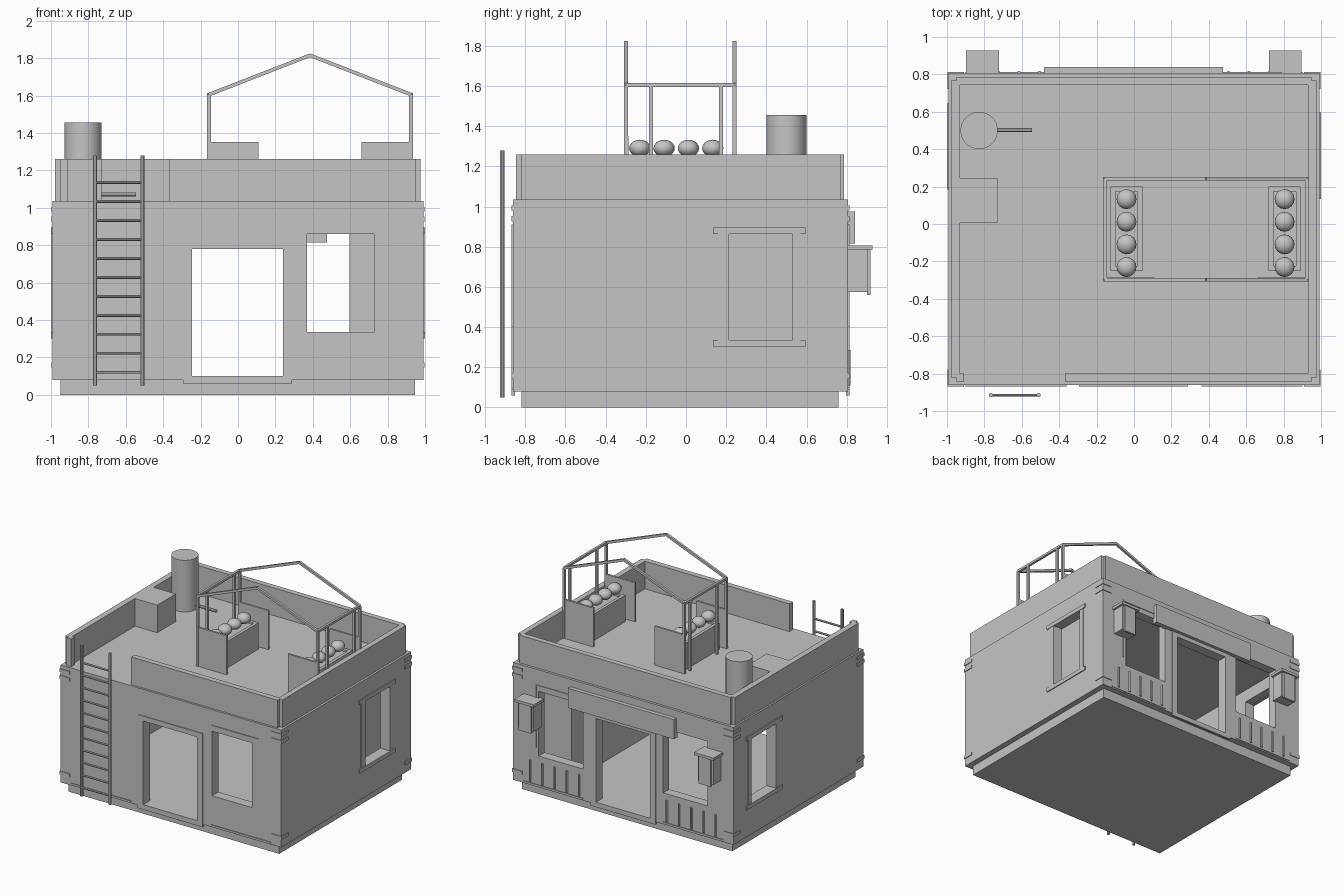
import bpy, bmesh
from math import pi
from mathutils import Matrix, Vector

cube = bpy.data.objects.get("Cube")
if cube:
    bpy.data.objects.remove(cube, do_unlink=True)

grey = bpy.data.materials.new("plain grey")
grey.use_nodes = True
COLOUR = (0.56, 0.56, 0.56, 1)
grey.diffuse_color = COLOUR
grey.node_tree.nodes["Principled BSDF"].inputs["Base Color"].default_value = COLOUR


def finish(name, bm):
    mesh = bpy.data.meshes.new(name)
    bm.to_mesh(mesh)
    bm.free()
    mesh.materials.append(grey)
    obj = bpy.data.objects.new(name, mesh)
    bpy.context.collection.objects.link(obj)
    return obj


def boxes(name, *spans):
    """Each span is (x0, x1, y0, y1, z0, z1)."""
    bm = bmesh.new()
    for x0, x1, y0, y1, z0, z1 in spans:
        made = bmesh.ops.create_cube(bm, size=1)["verts"]
        bmesh.ops.scale(bm, vec=(x1 - x0, y1 - y0, z1 - z0), verts=made)
        bmesh.ops.translate(bm, vec=((x0 + x1) / 2, (y0 + y1) / 2, (z0 + z1) / 2), verts=made)
    return finish(name, bm)


def rods(name, radius, *lines, sides=8):
    """Straight bars between pairs of points, with a flat side facing outwards."""
    bm = bmesh.new()
    for a, b in lines:
        a, b = Vector(a), Vector(b)
        made = bmesh.ops.create_cone(bm, cap_ends=True, segments=sides, radius1=radius,
                                     radius2=radius, depth=(b - a).length)["verts"]
        turn = (b - a).to_track_quat("Z", "Y").to_matrix() @ Matrix.Rotation(pi / sides, 3, "Z")
        bmesh.ops.rotate(bm, matrix=turn, verts=made)
        bmesh.ops.translate(bm, vec=(a + b) / 2, verts=made)
    return finish(name, bm)


def smooth(obj):
    bpy.ops.object.select_all(action="DESELECT")
    obj.select_set(True)
    bpy.context.view_layer.objects.active = obj
    bpy.ops.object.shade_smooth_by_angle()


def cut(obj, cutter):
    mod = obj.modifiers.new("cut", "BOOLEAN")
    mod.operation, mod.solver, mod.object = "DIFFERENCE", "EXACT", cutter
    bpy.context.view_layer.objects.active = obj
    bpy.ops.object.modifier_apply(modifier=mod.name)
    bpy.data.objects.remove(cutter, do_unlink=True)


FRONT, BACK, DECK = -0.862, 0.807, 1.035

# Plinth and hollow room with door and window openings
boxes("plinth", (-0.95, 0.945, -0.82, 0.76, 0, 0.08))
walls = boxes("walls", (-0.992, 0.992, FRONT, BACK, 0.08, DECK))
cut(walls, boxes("room_cutter", (-0.91, 0.91, -0.78, 0.73, 0.1, 0.97)))
cut(walls, boxes("opening_cutter",
                 (-0.245, 0.24, -1, -0.7, 0.1, 0.78),
                 (0.37, 0.73, -1, -0.7, 0.335, 0.86),
                 (-0.245, 0.24, 0.7, 1, 0.1, 0.78),
                 (0.36, 0.76, 0.7, 1, 0.335, 0.86),
                 (-0.76, -0.36, 0.7, 1, 0.335, 0.86),
                 (0.85, 1.1, 0.215, 0.53, 0.335, 0.865),
                 (-1.1, -0.85, 0.265, 0.58, 0.335, 0.865)))
boxes("inner_cabinet", (0.595, 0.86, -0.5, 0.62, 0.1, 0.97))

# Parapet with notched corners, and a gap at the front where the ladder arrives
boxes("parapet",
      (-0.978, -0.93, -0.82, 0.768, DECK, 1.26),
      (0.93, 0.975, -0.82, 0.768, DECK, 1.26),
      (-0.95, 0.948, 0.743, 0.787, DECK, 1.26),
      (-0.95, -0.91, -0.845, -0.8, DECK, 1.26),
      (-0.37, 0.948, -0.845, -0.8, DECK, 1.26))

# Side window frames: lintel, sill and two uprights
for name, side, shift in (("left", 1, 0), ("right", -1, 0.05)):
    x0, x1 = sorted((side * 0.975, side * 1.0))
    u0, u1 = sorted((side * 0.975, side * 0.997))
    boxes(name + "_window_frame",
          (x0, x1, 0.135 + shift, 0.595 + shift, 0.862, 0.895),
          (x0, x1, 0.135 + shift, 0.595 + shift, 0.302, 0.335),
          (u0, u1, 0.16 + shift, 0.215 + shift, 0.335, 0.862),
          (u0, u1, 0.53 + shift, 0.57 + shift, 0.335, 0.862))

# Corner straps wrapping each corner
straps = []
for z0, z1 in ((0.145, 0.172), (0.925, 0.952), (0.98, 1.005)):
    for sx in (-1, 1):
        for wall, out in ((FRONT, -1), (BACK, 1)):
            for reach, depth in ((0.09, 0.015), (0.015, 0.09)):
                xs = sorted((sx * 0.998, sx * (0.998 - reach)))
                ys = sorted((wall + out * 0.006, wall + out * (0.006 - depth)))
                straps.append((*xs, *ys, z0, z1))
boxes("corner_straps", *straps)

# Door surrounds and wall strips, front and back
for name, y0, y1 in (("front", FRONT - 0.006, FRONT + 0.01), ("back", BACK - 0.01, BACK + 0.006)):
    boxes(name + "_door_surround",
          (-0.295, -0.245, y0, y1, 0.06, 0.82),
          (0.24, 0.29, y0, y1, 0.06, 0.82),
          (-0.245, 0.24, y0, y1, 0.78, 0.82),
          (-0.245, 0.24, y0, y1, 0.06, 0.1))
    boxes(name + "_wall_strips",
          (-0.9, -0.36, y0, y1, 0.09, 0.1),
          (0.36, 0.9, y0, y1, 0.09, 0.1),
          (0.36, 0.78, y0, y1, 0.9, 0.91),
          (0.78, 0.79, y0, y1, 0.4, 0.91))

# Rear sign board
boxes("rear_board", (-0.48, 0.475, BACK - 0.01, 0.84, 0.815, 0.975))

# Rear lanterns with wider caps
for name, x in (("left", 0.808), ("right", -0.81)):
    boxes(name + "_lantern",
          (x - 0.07, x + 0.07, BACK - 0.01, 0.905, 0.575, 0.79),
          (x - 0.087, x + 0.087, BACK - 0.01, 0.928, 0.785, 0.807),
          (x - 0.055, x + 0.055, 0.9, 0.918, 0.56, 0.79))

# Short upright bars under the rear windows
rods("rear_bars", 0.009, *[((s * (0.395 + 0.11 * i), 0.811, 0.11), (s * (0.395 + 0.11 * i), 0.811, 0.285))
                           for s in (-1, 1) for i in range(5)], sides=6)

# Ladder
LX, RX, LY = -0.765, -0.51, -0.915
rods("ladder_rails", 0.012, *[((x, LY, 0.05), (x, LY, 1.28)) for x in (LX, RX)])
rods("ladder_rungs", 0.008, *[((LX, LY, 0.12 + 0.1015 * i), (RX, LY, 0.12 + 0.1015 * i))
                              for i in range(11)])

# Roof tank, outlet pipe and roof box level with the parapet
smooth(rods("tank", 0.1, ((-0.828, 0.5, DECK), (-0.828, 0.5, 1.455)), sides=24))
rods("tank_pipe", 0.012, ((-0.75, 0.502, 1.07), (-0.545, 0.502, 1.07)))
boxes("roof_box", (-0.935, -0.73, 0.005, 0.245, DECK, 1.26))

# Planters with raised rims, end panels and round shrubs
for name, x, p0, p1 in (("right", -0.04, -0.165, 0.11), ("left", 0.805, 0.66, 0.93)):
    boxes(name + "_planter",
          (x - 0.06, x + 0.06, -0.225, 0.175, DECK, 1.235),
          (x - 0.085, x - 0.06, -0.25, 0.2, DECK, 1.25),
          (x + 0.06, x + 0.085, -0.25, 0.2, DECK, 1.25),
          (x - 0.06, x + 0.06, -0.25, -0.225, DECK, 1.25),
          (x - 0.06, x + 0.06, 0.175, 0.2, DECK, 1.25))
    boxes(name + "_planter_panels",
          (p0, p1, -0.303, -0.287, DECK, 1.352),
          (p0, p1, 0.233, 0.249, DECK, 1.352))
    bm = bmesh.new()
    for i in range(4):
        ball = bmesh.ops.create_uvsphere(bm, u_segments=16, v_segments=10, radius=0.053)["verts"]
        bmesh.ops.scale(bm, vec=(1, 1, 0.8), verts=ball)
        bmesh.ops.translate(bm, vec=(x, -0.23 + 0.121 * i, 1.29), verts=ball)
    smooth(finish(name + "_shrubs", bm))

# Canopy frame of square bars: side posts, eaves and two gables
W, E, S, N = -0.155, 0.925, -0.298, 0.242
posts = [((x, y, DECK), (x, y, 1.605)) for x in (W, E) for y in (S, -0.175, 0.175, N)]
eaves = [((x, S, 1.605), (x, N, 1.605)) for x in (W, E)]
gables = [((x, y, 1.605), (0.385, y, 1.815)) for x in (W, E) for y in (S, N)]
rods("canopy_frame", 0.0135, *posts, *eaves, *gables, sides=4)
